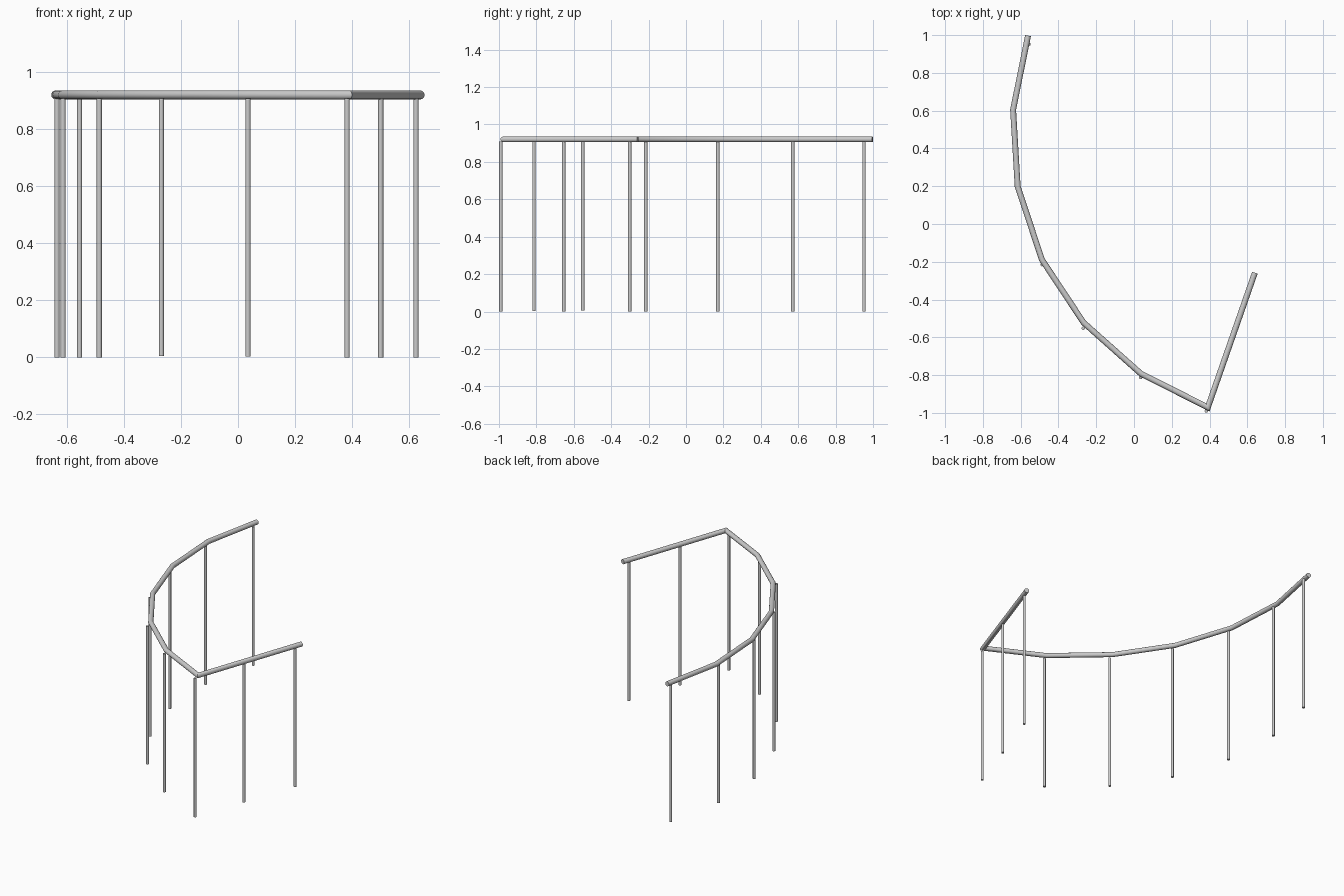
import bpy, bmesh, math
from mathutils import Vector

if "Cube" in bpy.data.objects:
    bpy.data.objects.remove(bpy.data.objects["Cube"])

RAIL_Z, RAIL_R, POST_R, POST_TOP = 0.921, 0.0155, 0.009, 0.909
SIDES = 16


def finish(bm, name):
    bmesh.ops.recalc_face_normals(bm, faces=bm.faces)
    mesh = bpy.data.meshes.new(name)
    bm.to_mesh(mesh)
    bm.free()
    obj = bpy.data.objects.new(name, mesh)
    bpy.context.collection.objects.link(obj)
    bpy.ops.object.select_all(action='DESELECT')
    obj.select_set(True)
    bpy.context.view_layer.objects.active = obj
    bpy.ops.object.shade_smooth_by_angle(angle=math.radians(30))
    return obj


def mitred_tube(name, path, radius):
    """Round tube along a horizontal path with mitred corners and capped ends."""
    pts = [Vector((x, y, RAIL_Z)) for x, y in path]
    dirs = [(b - a).normalized() for a, b in zip(pts, pts[1:])]
    bm = bmesh.new()
    rings = []
    for i, p in enumerate(pts):
        before, after = dirs[max(i - 1, 0)], dirs[min(i, len(dirs) - 1)]
        tangent = (before + after).normalized()
        side = Vector((-tangent.y, tangent.x, 0)) / tangent.dot(after)
        ring = []
        for k in range(SIDES):
            a = 2 * math.pi * k / SIDES
            ring.append(bm.verts.new(p + radius * (side * math.cos(a) + Vector((0, 0, math.sin(a))))))
        rings.append(ring)
    for r0, r1 in zip(rings, rings[1:]):
        for k in range(SIDES):
            n = (k + 1) % SIDES
            bm.faces.new((r0[k], r0[n], r1[n], r1[k]))
    bm.faces.new(rings[0])
    bm.faces.new(rings[-1])
    return finish(bm, name)


def post(name, x, y, bottom):
    bm = bmesh.new()
    bmesh.ops.create_cone(bm, cap_ends=True, segments=SIDES, radius1=POST_R,
                          radius2=POST_R, depth=POST_TOP - bottom)
    bmesh.ops.translate(bm, verts=bm.verts, vec=(x, y, (POST_TOP + bottom) / 2))
    return finish(bm, name)


# Handrail: faceted curve, then a sharp turn into the straight run
mitred_tube("handrail", [(-0.561, 0.997), (-0.64, 0.605), (-0.616, 0.20), (-0.488, -0.188),
                         (-0.267, -0.522), (0.036, -0.792), (0.391, -0.971), (0.64, -0.258)], RAIL_R)

# Upright posts under the rail
posts = [(-0.556, 0.952, 0), (-0.635, 0.571, 0), (-0.614, 0.170, 0), (-0.487, -0.215, 0),
         (-0.269, -0.552, 0.005), (0.035, -0.813, 0.003), (0.383, -0.990, 0),
         (0.501, -0.654, 0), (0.625, -0.301, 0)]
for i, (x, y, z) in enumerate(posts, 1):
    post(f"post_{i}", x, y, z)
